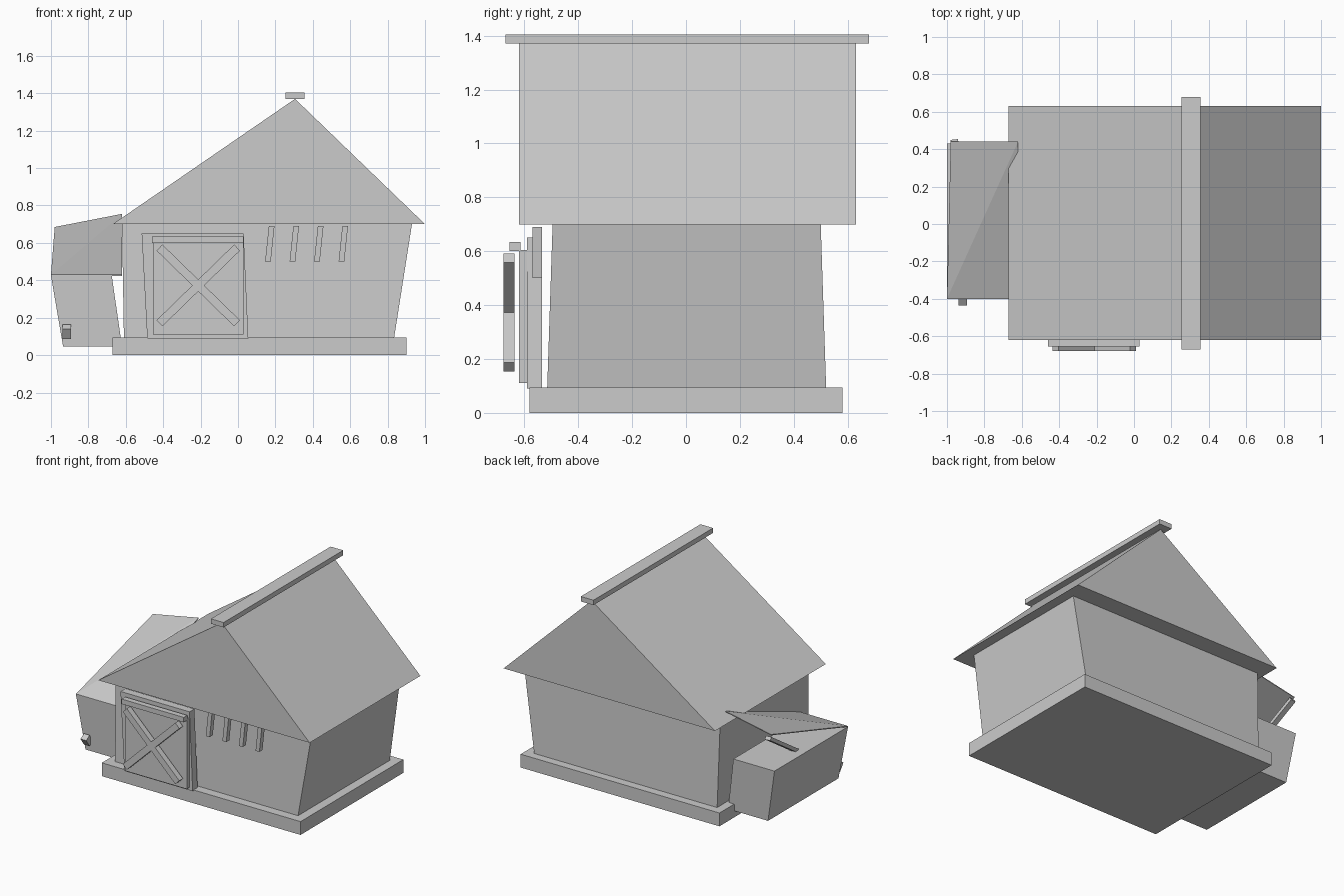
import bpy
import bmesh
from math import radians
from mathutils import Vector, Matrix

old = bpy.data.objects.get("Cube")
if old:
    bpy.data.objects.remove(old, do_unlink=True)

grey = bpy.data.materials.new("plain_grey")
grey.use_nodes = True
color = (0.6, 0.6, 0.6, 1)
grey.diffuse_color = color
grey.node_tree.nodes["Principled BSDF"].inputs["Base Color"].default_value = color


def finish(name, bm):
    bmesh.ops.recalc_face_normals(bm, faces=bm.faces)
    mesh = bpy.data.meshes.new(name)
    bm.to_mesh(mesh)
    bm.free()
    mesh.materials.append(grey)
    obj = bpy.data.objects.new(name, mesh)
    bpy.context.collection.objects.link(obj)
    return obj


def loft(name, start, end):
    """Solid between two matching outlines."""
    bm = bmesh.new()
    a = [bm.verts.new(p) for p in start]
    b = [bm.verts.new(p) for p in end]
    bm.faces.new(a)
    bm.faces.new(b)
    for i in range(len(a)):
        j = (i + 1) % len(a)
        bm.faces.new((a[i], a[j], b[j], b[i]))
    return finish(name, bm)


def prism(name, outline, y0, y1):
    """Front outline in x and z, extruded along y."""
    return loft(name, [(x, y0, z) for x, z in outline], [(x, y1, z) for x, z in outline])


def rect(x0, x1, y0, y1, z):
    return [(x0, y0, z), (x1, y0, z), (x1, y1, z), (x0, y1, z)]


def beam(name, start, end, width, depth):
    """Straight bar between two points."""
    start, end = Vector(start), Vector(end)
    along = end - start
    turn = along.to_track_quat('Z', 'Y').to_matrix().to_4x4()
    size = Matrix.Diagonal((width, depth, along.length, 1))
    bm = bmesh.new()
    bmesh.ops.create_cube(bm, size=1, matrix=Matrix.Translation((start + end) / 2) @ turn @ size)
    return finish(name, bm)


# Main building
loft("foundation", rect(-.67, .9, -.58, .58, 0), rect(-.67, .9, -.58, .58, .095))
loft("walls", rect(-.61, .835, -.515, .52, .095), rect(-.62, .93, -.495, .5, .7))
prism("roof", [(-.67, .7), (1, .7), (.305, 1.37)], -.62, .63)
loft("ridge_beam", rect(.255, .355, -.67, .68, 1.37), rect(.255, .355, -.67, .68, 1.405))

# Barn door
prism("door_frame", [(-.485, .09), (.055, .09), (.03, .65), (-.515, .65)], -.59, -.535)
prism("door_panel", [(-.455, .11), (.03, .11), (.03, .605), (-.455, .605)], -.62, -.59)
prism("door_rail", [(-.46, .6), (.03, .6), (.03, .635), (-.46, .635)], -.655, -.615)
for name, x0, x1 in (("brace_rising", -.42, -.005), ("brace_falling", -.005, -.42)):
    beam(name, (x0, -.657, .17), (x1, -.657, .575), .042, .045)

# Slanted vent slats
for i in range(4):
    x = .145 + i * .131
    prism(f"vent_slat_{i + 1}", [(x, .5), (x + .03, .5), (x + .05, .69), (x + .02, .69)], -.57, -.535)

# Side bin with a propped lid
loft("bin", rect(-.935, -.62, -.385, .41, .045), rect(-1, -.675, -.4, .43, .425))
lid = [(-1, -.4, .43), (-.62, -.4, .43), (-.62, .44, .755), (-.98, .44, .685)]
bm = bmesh.new()
layers = [[bm.verts.new((x, y, z - drop)) for x, y, z in lid] for drop in (0, .006)]
for a, b, c, d in layers:
    bm.faces.new((a, b, c))
    bm.faces.new((a, c, d))
for i in range(4):
    j = (i + 1) % 4
    bm.faces.new((layers[0][i], layers[0][j], layers[1][j], layers[1][i]))
finish("bin_lid", bm)
beam("lid_prop", (-.92, .08, .42), (-.96, .445, .655), .04, .025)

# Tilted latch on the bin front
bm = bmesh.new()
bmesh.ops.create_cube(bm, size=1, matrix=Matrix.Translation((-.915, -.4, .125))
                      @ Matrix.Rotation(radians(35), 4, 'X') @ Matrix.Diagonal((.045, .045, .065, 1)))
finish("bin_latch", bm)
